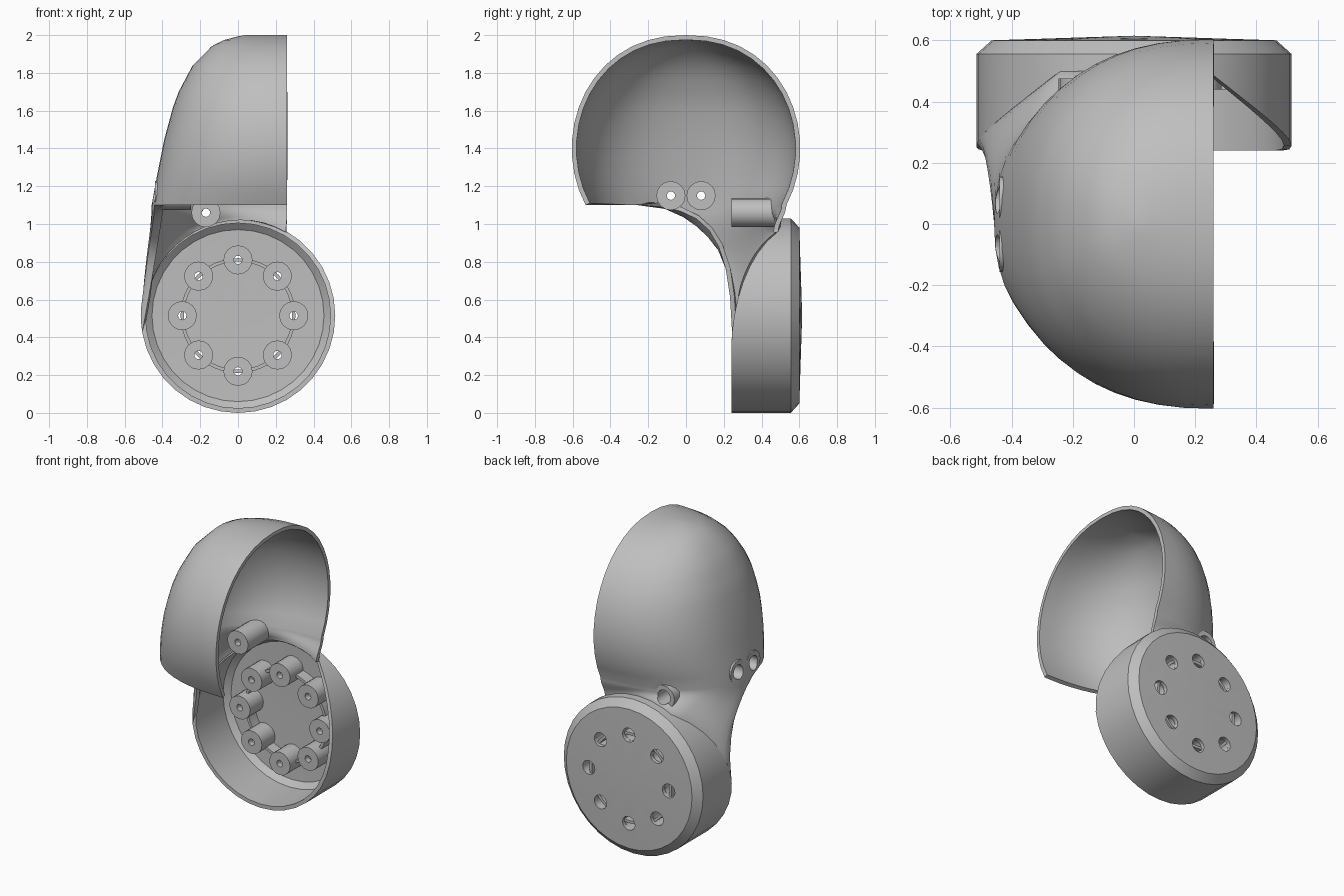
import bpy, bmesh
from math import sin, cos, pi, radians, degrees
from mathutils import Vector, Matrix

if "Cube" in bpy.data.objects:
    bpy.data.objects.remove(bpy.data.objects["Cube"])

grey = bpy.data.materials.new("plain_grey")
grey.use_nodes = True
grey.diffuse_color = (0.52, 0.52, 0.52, 1)
grey.node_tree.nodes["Principled BSDF"].inputs["Base Color"].default_value = (0.52, 0.52, 0.52, 1)

R = 0.515          # cup radius, also the height of its axis
WALL = 0.025


def make_object(name, bm):
    mesh = bpy.data.meshes.new(name)
    bm.to_mesh(mesh)
    bm.free()
    mesh.materials.append(grey)
    obj = bpy.data.objects.new(name, mesh)
    bpy.context.collection.objects.link(obj)
    return obj


def activate(obj):
    bpy.ops.object.select_all(action='DESELECT')
    obj.select_set(True)
    bpy.context.view_layer.objects.active = obj


def smooth(obj, angle=35):
    activate(obj)
    bpy.ops.object.shade_smooth_by_angle(angle=radians(angle))


def axis_matrix(start, direction):
    turn = Vector(direction).to_track_quat('Z', 'Y').to_matrix().to_4x4()
    return Matrix.Translation(start) @ turn


def lathe(name, profile, start, direction, sides):
    """Spin a closed (radius, height) profile into a hollow ring."""
    bm = bmesh.new()
    rings = [[bm.verts.new((r * cos(2 * pi * i / sides), r * sin(2 * pi * i / sides), h))
              for r, h in profile] for i in range(sides)]
    n = len(profile)
    for i in range(sides):
        a, b = rings[i], rings[(i + 1) % sides]
        for j in range(n):
            k = (j + 1) % n
            bm.faces.new((a[j], b[j], b[k], a[k]))
    bmesh.ops.recalc_face_normals(bm, faces=bm.faces)
    bm.transform(axis_matrix(start, direction))
    obj = make_object(name, bm)
    smooth(obj)
    return obj


def screw_boss(name, start, direction, length):
    tip = length - 0.04
    return lathe(name, [(0.046, 0), (0.046, tip), (0.022, tip), (0.022, length),
                        (0.077, length), (0.077, 0)], start, direction, 16)


def thicken_and_drill(obj, holes):
    """Give a skin its wall, then cut round holes (start, direction)."""
    mod = obj.modifiers.new("wall", 'SOLIDIFY')
    mod.thickness = WALL
    mod.offset = -1
    bm = bmesh.new()
    for start, direction in holes:
        bmesh.ops.create_cone(bm, cap_ends=True, segments=16, radius1=0.046, radius2=0.046,
                              depth=0.16, matrix=axis_matrix(start, direction))
    cutter = make_object("hole_cutter", bm)
    cutter.hide_render = True
    cut = obj.modifiers.new("holes", 'BOOLEAN')
    cut.operation = 'DIFFERENCE'
    cut.solver = 'EXACT'
    cut.object = cutter
    activate(obj)
    for m in [mod.name, cut.name]:
        bpy.ops.object.modifier_apply(modifier=m)
    bpy.data.objects.remove(cutter)
    smooth(obj)


def face_outward(bm, centre):
    bm.normal_update()
    if sum(f.normal.dot(f.calc_center_median() - centre) * f.calc_area() for f in bm.faces) < 0:
        bmesh.ops.reverse_faces(bm, faces=bm.faces)


def rim_y(deg):
    """Depth of the cup's open edge, cut back towards the top."""
    deg = (deg + 90) % 360 - 90
    d = min(deg, 180 - deg)
    return 0.24 + 0.26 * min(1, max(0, (d + 20) / 82)) ** 2


# Hood: stacked open arcs, then a neck flowing down to the cup
LEFT = [(1.1, -0.457), (1.25, -0.43), (1.45, -0.39), (1.67, -0.33),
        (1.84, -0.24), (1.95, -0.13), (1.985, -0.05), (2.0, 0.04)]


def left_x(z):
    for (z0, x0), (z1, x1) in zip(LEFT, LEFT[1:]):
        if z <= z1:
            return x0 + (x1 - x0) * (z - z0) / (z1 - z0)
    return LEFT[-1][1]


COLS, ROWS, NECK_START, NECK_ROWS = 28, 14, 10, 8


def hood_point(col, row):
    a = radians(-30 + 120 * row / ROWS)
    z = 1.4 + 0.6 * sin(a)
    half = 0.605 * max(0, cos(a)) ** 0.9
    phi = pi * col / COLS
    c, s = cos(phi), max(0, sin(phi))
    e = 2 / 2.3
    y = -half * abs(c) ** e * (1 if c > 0 else -1)
    return Vector((0.26 - (0.26 - left_x(z)) * s ** e, y, z))


def neck_point(col, t):
    u = (col - NECK_START) / (COLS - NECK_START)
    deg = 190 - 130 * u
    th = radians(deg)
    p0 = hood_point(col, 0)
    p3 = Vector((R * cos(th), rim_y(deg), R + (R - 0.008) * sin(th)))
    drop = Vector((0, 0, 0.35 * (p0.z - p3.z)))
    w = min(1, u / 0.35)
    p1 = Vector((p0.x, 0.1, 1.09)).lerp(p0 - drop, w)
    p2 = Vector((p0.x - 0.01, 0.23, 0.98)).lerp(p3 + drop, w)
    s = 1 - t
    return p0 * s ** 3 + p1 * 3 * s * s * t + p2 * 3 * s * t * t + p3 * t ** 3


def add_grid(bm, grid):
    verts = [[bm.verts.new(p) for p in line] for line in grid]
    for a, b in zip(verts, verts[1:]):
        for j in range(len(a) - 1):
            bm.faces.new((a[j], a[j + 1], b[j + 1], b[j]))


bm = bmesh.new()
add_grid(bm, [[hood_point(c, r) for c in range(COLS + 1)] for r in range(ROWS, -1, -1)])
add_grid(bm, [[neck_point(c, r / NECK_ROWS) for c in range(NECK_START, COLS + 1)]
              for r in range(NECK_ROWS + 1)])
bmesh.ops.remove_doubles(bm, verts=bm.verts, dist=0.0005)
face_outward(bm, Vector((0.26, 0, 1.3)))
hood = make_object("hood_shell", bm)
side_holes = [((-0.47, y, 1.15), (1, 0, 0)) for y in (-0.08, 0.08)]
thicken_and_drill(hood, side_holes + [((-0.17, 0.5, 1.06), (0, 1, 0))])

# Round cup with chamfered, slightly domed back
SIDES = 36
bm = bmesh.new()
centre = bm.verts.new((0, 0.615, R))
rings = []
for i in range(SIDES):
    deg = 360 * i / SIDES
    th = radians(deg)
    rings.append([bm.verts.new((r * cos(th), y, R + r * sin(th)))
                  for r, y in [(R, rim_y(deg)), (R, 0.555), (0.465, 0.6)]])
for i in range(SIDES):
    a, b = rings[i], rings[(i + 1) % SIDES]
    for j in range(2):
        bm.faces.new((a[j], b[j], b[j + 1], a[j + 1]))
    bm.faces.new((a[2], b[2], centre))
face_outward(bm, Vector((0, 0.4, R)))
cup = make_object("cup_shell", bm)
ring_spots = [(0.295 * cos(k * pi / 4), 0.58, R + 0.295 * sin(k * pi / 4)) for k in range(8)]
thicken_and_drill(cup, [(p, (0, 1, 0)) for p in ring_spots])

# Screw bosses and the thin rib joining them
for k, spot in enumerate(ring_spots):
    screw_boss("cup_boss_%d" % (k + 1), spot, (0, -1, 0), 0.14)
lathe("boss_ring_rib", [(0.286, 0), (0.286, 0.08), (0.304, 0.08), (0.304, 0)],
      (0, 0.585, R), (0, -1, 0), 48)
for k, y in enumerate((-0.08, 0.08)):
    screw_boss("side_boss_%d" % (k + 1), (-0.44, y, 1.15), (1, 0, 0), 0.19)
screw_boss("neck_boss", (-0.17, 0.475, 1.06), (0, -1, 0), 0.235)
